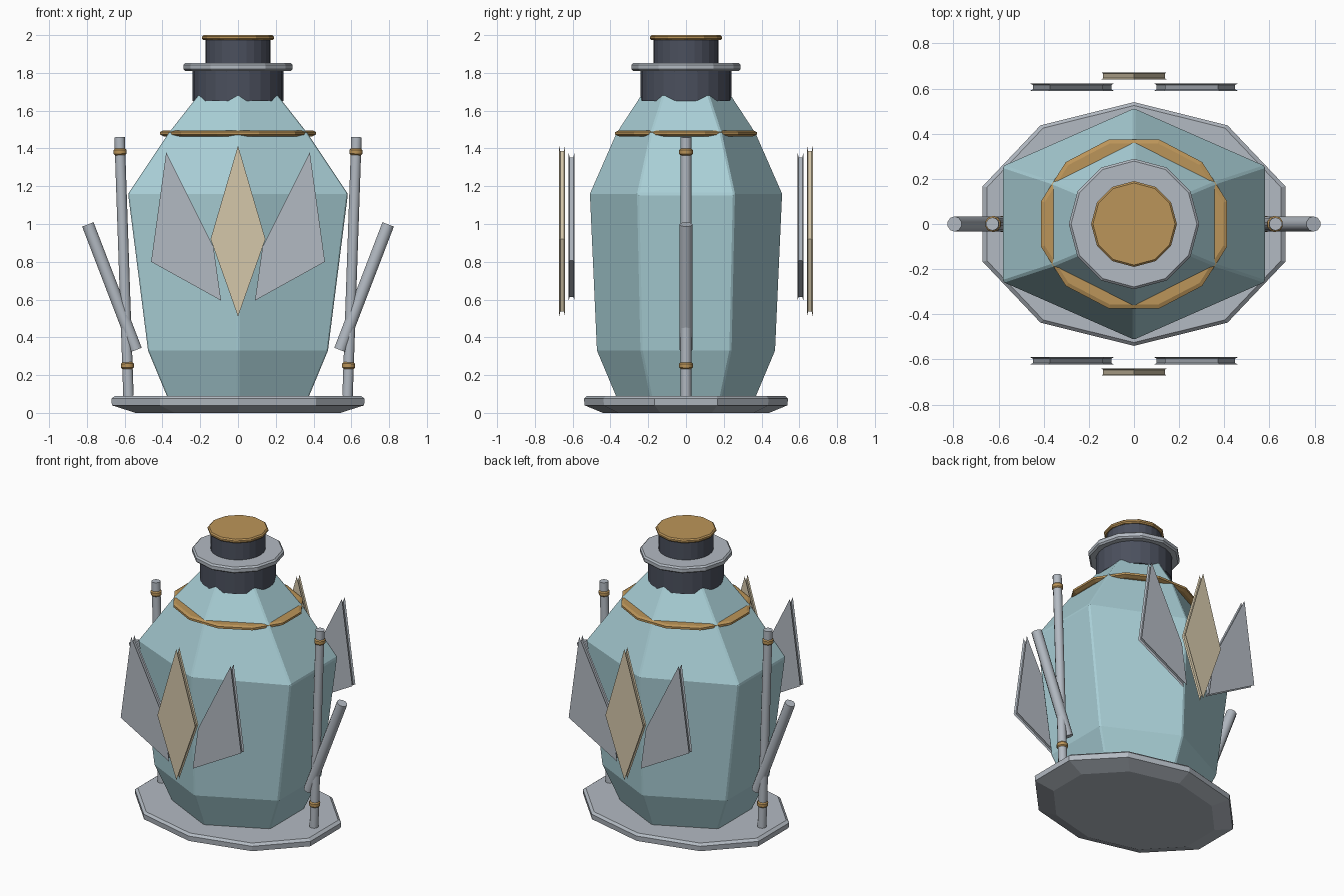
import bpy, bmesh, math
from mathutils import Vector

if "Cube" in bpy.data.objects:
    bpy.data.objects.remove(bpy.data.objects["Cube"])


def material(name, rgb):
    m = bpy.data.materials.new(name)
    m.diffuse_color = (*rgb, 1)
    m.use_nodes = True
    m.node_tree.nodes["Principled BSDF"].inputs["Base Color"].default_value = m.diffuse_color
    return m


GLASS = material("pale_blue", (0.40, 0.63, 0.68))
DARK = material("dark_slate", (0.07, 0.08, 0.11))
GOLD = material("brass", (0.50, 0.30, 0.10))
STEEL = material("steel", (0.45, 0.49, 0.54))
CREAM = material("cream", (0.66, 0.57, 0.40))


def loft(name, rings, mat, bevel=0.0):
    """Skin a list of equal-length vertex rings and cap both ends."""
    bm = bmesh.new()
    loops = [[bm.verts.new(p) for p in r] for r in rings]
    n = len(loops[0])
    for a, b in zip(loops, loops[1:]):
        for i in range(n):
            j = (i + 1) % n
            bm.faces.new((a[i], a[j], b[j], b[i]))
    bm.faces.new(loops[0][::-1])
    bm.faces.new(loops[-1])
    bmesh.ops.recalc_face_normals(bm, faces=bm.faces)
    me = bpy.data.meshes.new(name)
    bm.to_mesh(me)
    bm.free()
    me.materials.append(mat)
    ob = bpy.data.objects.new(name, me)
    bpy.context.collection.objects.link(ob)
    if bevel:
        mod = ob.modifiers.new("bevel", 'BEVEL')
        mod.width, mod.segments = bevel, 1
    return ob


def stack(name, n, profile, mat, start=90, bevel=0.0):
    """Polygonal turned part; profile rows are (x radius, y radius, z)."""
    ang = [math.radians(start + 360 * i / n) for i in range(n)]
    return loft(name, [[(rx * math.cos(a), ry * math.sin(a), z) for a in ang]
                       for rx, ry, z in profile], mat, bevel)


def rod(name, p, q, profile, mat, n=10):
    """Round part along p-q; profile rows are (fraction, radius)."""
    p, q = Vector(p), Vector(q)
    rot = (q - p).to_track_quat('Z', 'Y')
    ang = [2 * math.pi * i / n for i in range(n)]
    ob = loft(name, [[p.lerp(q, t) + rot @ Vector((r * math.cos(a), r * math.sin(a), 0))
                      for a in ang] for t, r in profile], mat)
    ob.data.shade_smooth()
    ob.data.set_sharp_from_angle(angle=math.radians(40))
    return ob


def shard(name, outline, y, half, mat):
    """Thin plate with a recessed rim between its two faces."""
    cx = sum(p[0] for p in outline) / len(outline)
    cz = sum(p[1] for p in outline) / len(outline)
    rings = [[(cx + (x - cx) * s, y + d * half, cz + (z - cz) * s) for x, z in outline]
             for d, s in ((-1, 1), (-0.6, 0.94), (0.6, 0.94), (1, 1))]
    return loft(name, rings, mat)


# Ten-sided foot plate
stack("base", 10, [(0.57, 0.44, 0), (0.702, 0.537, 0.04), (0.705, 0.54, 0.075),
                   (0.685, 0.525, 0.09)], STEEL)

# Six-sided faceted body
stack("body", 6, [(0.43, 0.37, 0.08), (0.55, 0.475, 0.33), (0.672, 0.512, 1.16),
                  (0.425, 0.372, 1.48), (0.235, 0.235, 1.69)], GLASS, bevel=0.008)

# Shoulder band, neck, collar, stopper and cap
stack("shoulder_band", 12, [(0.405, 0.365, 1.463), (0.427, 0.388, 1.473),
                            (0.427, 0.388, 1.487), (0.41, 0.37, 1.495)], GOLD, start=15)
for name, n, r, z0, z1, b, mat in (
        ("neck", 24, 0.24, 1.65, 1.82, 0, DARK),
        ("collar", 12, 0.289, 1.81, 1.853, 0.01, STEEL),
        ("stopper", 24, 0.172, 1.84, 1.985, 0, DARK),
        ("cap", 12, 0.19, 1.973, 2.0, 0.008, GOLD)):
    stack(name, n, [(r, r, z0), (r, r, z1)], mat, bevel=b)

# Side posts with brass rings, and slanted handles
for side, s in (("left", -1), ("right", 1)):
    foot, tip = Vector((s * 0.58, 0, 0.09)), Vector((s * 0.627, 0, 1.46))
    rod("post_" + side, foot, tip, [(0, 0.029), (1, 0.029)], STEEL)
    for label, t in (("lower", 0.117), ("upper", 0.943)):
        d = 0.015
        rod(f"post_ring_{label}_{side}", foot, tip,
            [(t - d, 0.026), (t - d * 0.5, 0.036), (t + d * 0.5, 0.036), (t + d, 0.026)], GOLD)
    rod("handle_" + side, (s * 0.54, 0, 0.333), (s * 0.795, 0, 0.998),
        [(0, 0.034), (1, 0.034)], STEEL)

# Floating shards in front and behind
for face, f in (("front", -1), ("back", 1)):
    shard("centre_shard_" + face, [(0, 0.51), (0.145, 0.92), (0, 1.415), (-0.145, 0.92)],
          f * 0.656, 0.016, CREAM)
    for side, s in (("left", -1), ("right", 1)):
        shard(f"{side}_shard_{face}", [(s * 0.09, 0.595), (s * 0.46, 0.80),
              (s * 0.38, 1.38), (s * 0.13, 0.88)], f * 0.606, 0.016, STEEL)
